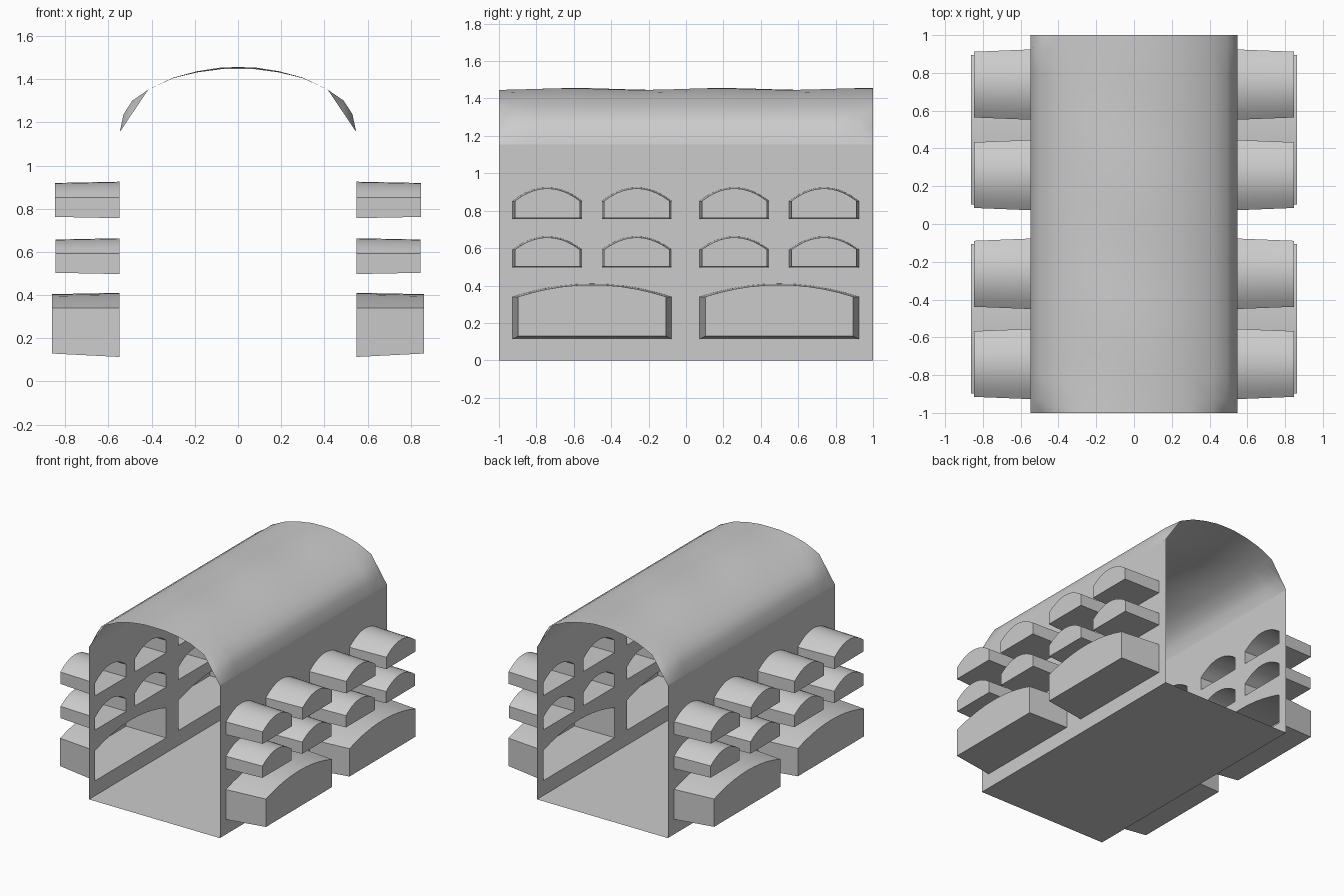
import bpy, bmesh, math

if "Cube" in bpy.data.objects:
    bpy.data.objects.remove(bpy.data.objects["Cube"])

W = 0.548          # half width of the hall
SPRING = 1.155     # height where the roof starts

stone = bpy.data.materials.new("light grey")
stone.diffuse_color = (0.6, 0.6, 0.6, 1)
stone.use_nodes = True
stone.node_tree.nodes["Principled BSDF"].inputs["Base Color"].default_value = stone.diffuse_color


def finish(bm, name, angle=30):
    me = bpy.data.meshes.new(name)
    bm.to_mesh(me)
    bm.free()
    me.materials.append(stone)
    ob = bpy.data.objects.new(name, me)
    bpy.context.collection.objects.link(ob)
    bpy.ops.object.select_all(action='DESELECT')
    ob.select_set(True)
    bpy.context.view_layer.objects.active = ob
    bpy.ops.object.shade_smooth_by_angle(angle=math.radians(angle))
    return ob


def arch(y0, y1, z0, z1, z2, n=10):
    """Outline of a low-arched opening: square base, curved top."""
    mid, half = (y0 + y1) / 2, (y1 - y0) / 2
    pts = [(y0, z0), (y1, z0)]
    for i in range(n + 1):
        t = 1 - 2 * i / n
        pts.append((mid + half * t, z1 + (z2 - z1) * (1 - t * t)))
    return pts


# Openings: y range, base, spring, peak, outer x, taper
small_y = [(-0.927, -0.555), (-0.45, -0.077), (0.073, 0.445), (0.552, 0.924)]
large_y = [(-0.927, -0.077), (0.073, 0.924)]
niches = [(y, 0.113, 0.34, 0.41, 0.862, 0.03, 0.016) for y in large_y]
niches += [(y, 0.497, 0.592, 0.663, 0.845, 0.012, 0.006) for y in small_y]
niches += [(y, 0.756, 0.852, 0.925, 0.848, 0.012, 0.006) for y in small_y]

for side, label in ((1, "right"), (-1, "left")):
    # Wall sheet with arched holes
    bm = bmesh.new()
    loops = [[(-1, 0), (1, 0), (1, SPRING), (-1, SPRING)]]
    loops += [arch(*n[0], *n[1:4]) for n in niches]
    edges = []
    for loop in loops:
        vs = [bm.verts.new((side * W, y, z)) for y, z in loop]
        edges += [bm.edges.new((vs[i - 1], vs[i])) for i in range(len(vs))]
    bmesh.ops.triangle_fill(bm, use_beauty=True, edges=edges, normal=(side, 0, 0))
    bmesh.ops.dissolve_limit(bm, angle_limit=0.01, verts=bm.verts[:], edges=bm.edges[:])
    for f in bm.faces:
        f.normal_update()
        if f.normal.x * side < 0:
            f.normal_flip()
    finish(bm, label + "_wall")

    # Hollow niches tapering outwards from the wall
    bm = bmesh.new()
    for (y0, y1), z0, z1, z2, x, dy, dz in niches:
        a = [bm.verts.new((side * W, y, z)) for y, z in arch(y0, y1, z0, z1, z2)]
        b = [bm.verts.new((side * x, y, z)) for y, z in
             arch(y0 + dy, y1 - dy, z0 + dz, z1, z2 - 0.006)]
        flip = side < 0
        for i in range(len(a)):
            q = (a[i - 1], a[i], b[i], b[i - 1])
            bm.faces.new(q[::-1] if flip else q)
        bm.faces.new(b[::-1] if flip else b)
    bm.normal_update()
    for f in bm.faces:      # side faces point away from each niche
        if len(f.verts) > 4 and f.normal.x * side < 0:
            f.normal_flip()
    finish(bm, label + "_niches")

# Vaulted roof, slightly uneven, with its lower corners cut straight at both ends
half = [(0.548, 1.155), (0.53, 1.238), (0.49, 1.3), (0.415, 1.352),
        (0.3, 1.406), (0.19, 1.434), (0.08, 1.45)]
profile = half + [(0, 1.451)] + [(-x, z) for x, z in half[::-1]]
rows = [-1, -0.93] + [-0.8 + 0.1 * i for i in range(17)] + [0.93, 1]
bm = bmesh.new()
grid = []
for y in rows:
    line = []
    for x, z in profile:
        if abs(y) == 1 and 0.42 < abs(x) < 0.54:
            t = (0.548 - abs(x)) / 0.133
            z = 1.155 + t * 0.197
        if abs(x) < 0.4:
            z += 0.005 * math.sin(8 * y + 5 * x) * (1 - abs(x) / 0.4)
        line.append(bm.verts.new((x, y, z)))
    grid.append(line)
for r0, r1 in zip(grid, grid[1:]):
    for i in range(len(profile) - 1):
        bm.faces.new((r0[i], r1[i], r1[i + 1], r0[i + 1]))
bmesh.ops.recalc_face_normals(bm, faces=bm.faces[:])
if sum(f.normal.z for f in bm.faces) < 0:
    bmesh.ops.reverse_faces(bm, faces=bm.faces[:])
finish(bm, "vaulted_roof", 45)

# Floor
bm = bmesh.new()
bm.faces.new([bm.verts.new(p) for p in
              ((-W, -1, 0), (W, -1, 0), (W, 1, 0), (-W, 1, 0))])
finish(bm, "floor")
